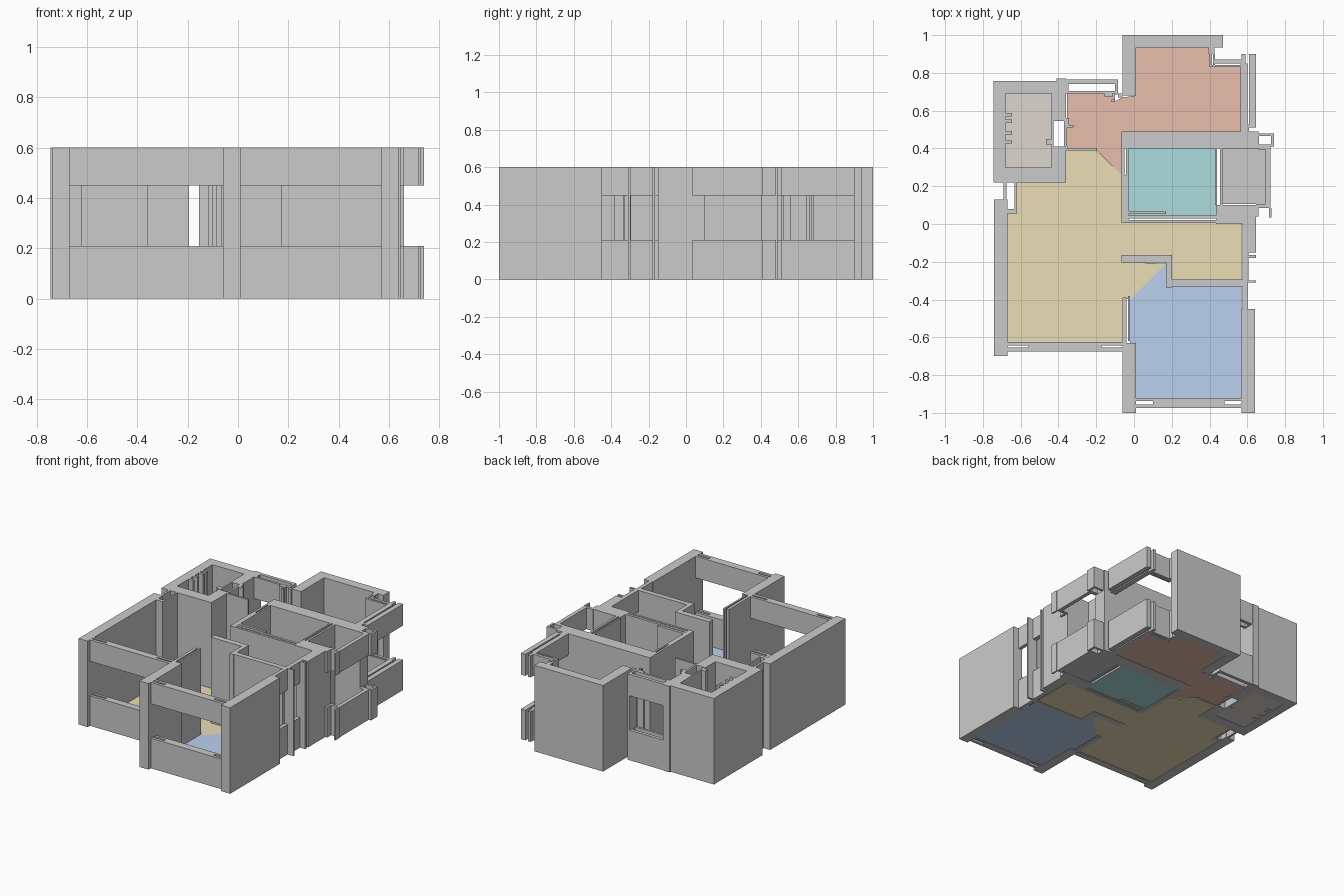
import bpy, bmesh

H, SILL, HEAD = 0.60, 0.21, 0.45
FULL = [(0, H)]
BAND = [(0, SILL), (HEAD, H)]


def walls(name, rects, levels=FULL):
    """Extrude plan rectangles (x0, x1, y0, y1) through each z level."""
    bm = bmesh.new()
    for x0, x1, y0, y1 in rects:
        for z0, z1 in levels:
            lo = [bm.verts.new((x, y, z0)) for x, y in
                  ((x0, y0), (x1, y0), (x1, y1), (x0, y1))]
            f = bm.faces.new(lo)
            top = bmesh.ops.extrude_face_region(bm, geom=[f], use_keep_orig=True)
            up = [v for v in top["geom"] if isinstance(v, bmesh.types.BMVert)]
            bmesh.ops.translate(bm, verts=up, vec=(0, 0, z1 - z0))
    bmesh.ops.recalc_face_normals(bm, faces=bm.faces)
    me = bpy.data.meshes.new(name)
    bm.to_mesh(me)
    bm.free()
    ob = bpy.data.objects.new(name, me)
    bpy.context.collection.objects.link(ob)
    return ob


def floor(name, pts, color):
    """Thin coloured room floor from a plan outline."""
    me = bpy.data.meshes.new(name)
    me.from_pydata([(x, y, 0.002) for x, y in pts], [], [range(len(pts))])
    mat = bpy.data.materials.new(name + "_paint")
    mat.diffuse_color = (*color, 1)
    me.materials.append(mat)
    ob = bpy.data.objects.new(name, me)
    bpy.context.collection.objects.link(ob)


def front_window(name, x0, x1, y0, y1, slot):
    """Sill and lintel with a through slot near each end."""
    a, b = y0 + 0.020, y1 - 0.018
    walls(name, [(x0, x1, y0, a), (x0, x1, b, y1),
                 (x0 + slot, x1 - slot, a, b)], BAND)


# living room outer wall and its small duct
walls("living_wall", [(-0.74, -0.67, -0.70, 0.13), (-0.69, -0.675, 0.13, 0.22),
                      (-0.67, -0.62, 0.055, 0.08), (-0.632, -0.62, 0.08, 0.22)])

# bedroom walls and partition towards the living room
walls("bedroom_wall", [(-0.06, 0.01, -1.0, -0.63), (0.57, 0.64, -1.0, -0.45),
                       (-0.06, -0.04, -0.63, -0.39), (-0.032, -0.02, -0.62, -0.38)])

# front windows
front_window("living_window", -0.67, -0.06, -0.675, -0.625, 0.11)
front_window("bedroom_window", 0.01, 0.57, -0.975, -0.92, 0.09)

# partition between hall and bedroom
walls("hall_partition", [(-0.065, 0.20, -0.205, -0.165), (0.17, 0.20, -0.335, -0.205),
                         (0.20, 0.575, -0.33, -0.295)])

# right end of the hall
walls("hall_end_wall", [(0.575, 0.645, -0.15, 0.0), (0.575, 0.645, -0.18, -0.165),
                        (0.575, 0.645, -0.31, -0.298)])
walls("hall_end_window", [(0.575, 0.60, -0.45, -0.31), (0.575, 0.605, -0.298, -0.18),
                          (0.575, 0.605, -0.165, -0.15)], BAND)

# store room, upper left
walls("store_wall", [(-0.745, -0.68, 0.22, 0.757), (-0.68, -0.36, 0.69, 0.757),
                     (-0.68, -0.36, 0.22, 0.30), (-0.436, -0.425, 0.30, 0.69),
                     (-0.425, -0.36, 0.545, 0.69), (-0.425, -0.36, 0.30, 0.41),
                     (-0.37, -0.355, 0.41, 0.545), (-0.41, -0.36, 0.757, 0.77)])

# small pilasters on the store and lobby walls
walls("pilasters", [(-0.68, -0.645, y, y + 0.018) for y in (0.425, 0.475, 0.535, 0.57)]
      + [(-0.465, -0.436, 0.42, 0.45), (-0.36, -0.32, 0.51, 0.525),
         (-0.36, -0.345, 0.525, 0.56)])

# lobby: back window, jamb and thin wall beside the angled doorway
walls("lobby_wall", [(-0.36, -0.195, 0.39, 0.402), (-0.10, -0.085, 0.685, 0.765),
                     (-0.155, -0.11, 0.675, 0.69), (-0.12, -0.10, 0.645, 0.66),
                     (-0.085, -0.06, 0.67, 0.69)])
walls("lobby_window", [(-0.36, -0.10, 0.742, 0.765), (-0.36, -0.10, 0.69, 0.705),
                       (-0.36, -0.348, 0.705, 0.742)], BAND)

# back bedroom
walls("back_wall", [(-0.06, 0.01, 0.68, 1.0), (0.01, 0.47, 0.935, 1.0),
                    (0.395, 0.425, 0.90, 0.935), (-0.065, 0.66, 0.40, 0.49)])
walls("corner_window", [(0.40, 0.412, 0.83, 0.90), (0.418, 0.43, 0.84, 0.90),
                        (0.40, 0.57, 0.83, 0.842), (0.43, 0.59, 0.85, 0.87),
                        (0.565, 0.60, 0.49, 0.85), (0.61, 0.645, 0.51, 0.90),
                        (0.57, 0.59, 0.85, 0.90), (0.60, 0.61, 0.49, 0.53)], BAND)

# bathroom
walls("bath_wall", [(-0.065, -0.05, 0.26, 0.40), (-0.042, -0.03, 0.26, 0.40),
                    (-0.065, -0.03, 0.005, 0.26), (-0.03, 0.435, 0.028, 0.045),
                    (-0.03, 0.575, 0.005, 0.02), (-0.03, 0.17, 0.052, 0.07),
                    (0.455, 0.47, 0.09, 0.40), (0.43, 0.44, 0.10, 0.40),
                    (0.435, 0.645, 0.0, 0.10)])

# balcony parapet, upper fascia and corner shaft
walls("balcony_parapet", [(0.695, 0.722, 0.09, 0.41), (0.645, 0.722, 0.085, 0.105),
                          (0.66, 0.722, 0.395, 0.415), (0.715, 0.727, 0.035, 0.085),
                          (0.645, 0.66, 0.04, 0.10)], BAND)
walls("corner_shaft", [(0.655, 0.74, 0.465, 0.48), (0.655, 0.74, 0.41, 0.422),
                       (0.725, 0.74, 0.422, 0.465), (0.65, 0.662, 0.41, 0.48)], BAND)

# room floors
floor("living_floor", [(-0.67, -0.625), (-0.06, -0.625), (-0.06, -0.39), (-0.02, -0.40),
                       (0.17, -0.21), (-0.06, -0.20), (-0.06, -0.165), (0.20, -0.165),
                       (0.20, -0.295), (0.57, -0.295), (0.57, 0.005), (-0.065, 0.005),
                       (-0.065, 0.26), (-0.20, 0.39), (-0.36, 0.39), (-0.36, 0.22),
                       (-0.62, 0.22), (-0.62, 0.06), (-0.67, 0.06)], (0.83, 0.73, 0.46))
floor("bedroom_floor", [(0.01, -0.92), (0.57, -0.92), (0.57, -0.33), (0.17, -0.33),
                        (0.17, -0.21), (-0.02, -0.40), (-0.02, -0.63), (0.01, -0.63)],
      (0.50, 0.64, 0.86))
floor("back_floor", [(-0.355, 0.69), (-0.10, 0.69), (-0.10, 0.65), (-0.06, 0.67),
                     (0.01, 0.68), (0.01, 0.935), (0.40, 0.935), (0.40, 0.83),
                     (0.565, 0.83), (0.565, 0.49), (-0.065, 0.49), (-0.065, 0.26),
                     (-0.20, 0.395), (-0.355, 0.395)], (0.80, 0.52, 0.42))
for nm, (x0, x1, y0, y1), col in [
        ("bath_floor", (-0.035, 0.435, 0.045, 0.40), (0.42, 0.73, 0.73)),
        ("balcony_floor", (0.47, 0.695, 0.105, 0.40), (0.53, 0.53, 0.53)),
        ("store_floor", (-0.68, -0.436, 0.30, 0.69), (0.72, 0.68, 0.62))]:
    floor(nm, [(x0, y0), (x1, y0), (x1, y1), (x0, y1)], col)
